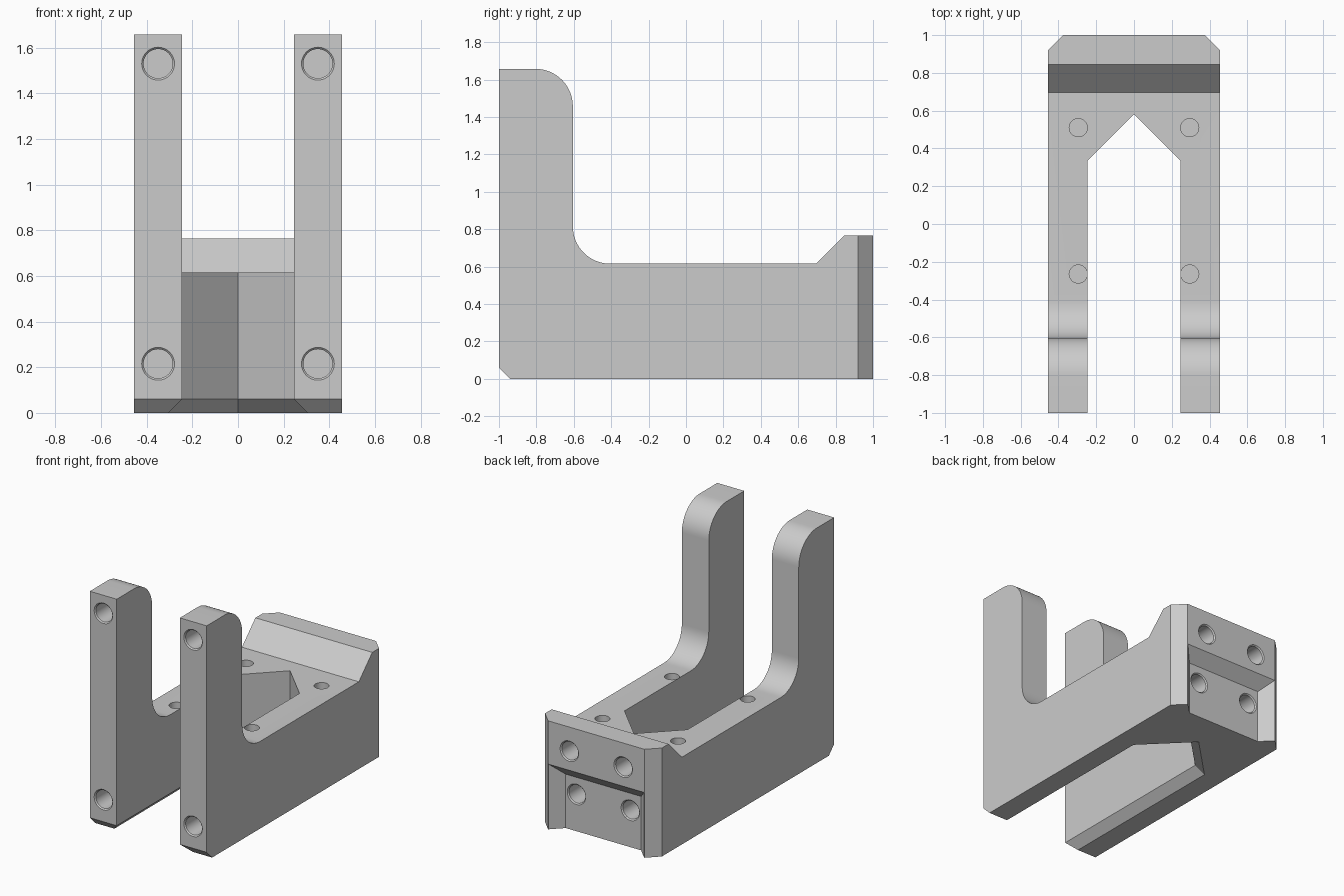
import bpy, bmesh, math

if "Cube" in bpy.data.objects:
    bpy.data.objects.remove(bpy.data.objects["Cube"])


def loft(name, rings):
    """Closed solid skinned through matching rings of points."""
    bm = bmesh.new()
    vs = [[bm.verts.new(p) for p in ring] for ring in rings]
    n = len(vs[0])
    for a, b in zip(vs, vs[1:]):
        for i in range(n):
            j = (i + 1) % n
            bm.faces.new((a[i], a[j], b[j], b[i]))
    bm.faces.new(vs[0])
    bm.faces.new(vs[-1])
    bmesh.ops.recalc_face_normals(bm, faces=bm.faces)
    mesh = bpy.data.meshes.new(name)
    bm.to_mesh(mesh)
    bm.free()
    ob = bpy.data.objects.new(name, mesh)
    bpy.context.collection.objects.link(ob)
    return ob


def arc(cy, cz, r, a0, a1, n=16):
    angles = [math.radians(a0 + (a1 - a0) * i / n) for i in range(n + 1)]
    return [(cy + r * math.cos(a), cz + r * math.sin(a)) for a in angles]


def hole(x, y, z, face, steps, n=32):
    """Blind hole; steps are (radius, depth) going inward from a face."""
    rings = []
    for r, d in steps:
        ring = []
        for i in range(n):
            u = r * math.cos(2 * math.pi * i / n)
            v = r * math.sin(2 * math.pi * i / n)
            ring.append({"front": (x + u, y + d, z + v),
                         "back": (x + u, y - d, z + v),
                         "top": (x + u, y + v, z - d)}[face])
        rings.append(ring)
    return loft("hole_cutter", rings)


HALF = 0.456

# Body: side profile with rounded arm, swept across the width
profile = [(-1, 0.06), (-1, 1.657)]
profile += arc(-0.805, 1.457, 0.2, 90, 0)
profile += arc(-0.405, 0.815, 0.2, 180, 270)
profile += [(0.695, 0.615), (0.845, 0.765), (1, 0.765), (1, 0), (-0.94, 0)]
body = loft("bracket_body", [[(x, y, z) for y, z in profile] for x in (-HALF, HALF)])

cutters = []

# Pointed slot between the arms, flared at the underside
def slot_ring(o, z):
    w = 0.246 + o
    s = 0.334 + 0.414 * o
    return [(-w, -1.2, z), (w, -1.2, z), (w, s, z), (0, 0.58 + 1.414 * o, z), (-w, s, z)]

cutters.append(loft("slot_cutter", [slot_ring(0.08, -0.02), slot_ring(0, 0.06), slot_ring(0, 2)]))

# Bevelled rear corners
for s in (-1, 1):
    tri = [(s * (HALF - 0.1), 1.02), (s * (HALF + 0.1), 1.02), (s * (HALF + 0.1), 0.82)]
    cutters.append(loft("corner_cutter", [[(x, y, z) for x, y in tri] for z in (-0.1, 1)]))

# Rear recess with sloped sides, open at the bottom
def recess_ring(w, y, top):
    return [(-w, y, -0.1), (w, y, -0.1), (w, y, top), (-w, y, top)]

cutters.append(loft("recess_cutter", [recess_ring(0.394, 1.02, 0.48), recess_ring(0.294, 0.92, 0.38)]))

# Screw holes, mirrored left and right
SCREW = [(0.08, -0.008), (0.064, 0.008), (0.064, 0.15)]
PIN = [(0.048, -0.02), (0.048, 0.2)]
for s in (-1, 1):
    for z in (0.215, 1.53):
        cutters.append(hole(s * 0.35, -1, z, "front", SCREW))
    for y, z in ((1, 0.595), (0.92, 0.26)):
        cutters.append(hole(s * 0.21, y, z, "back", SCREW))
    for y in (-0.265, 0.51):
        cutters.append(hole(s * 0.295, y, 0.615, "top", PIN))

# Cut everything out of the body and keep the result
for c in cutters:
    mod = body.modifiers.new(c.name, "BOOLEAN")
    mod.operation = "DIFFERENCE"
    mod.solver = "EXACT"
    mod.object = c
deps = bpy.context.evaluated_depsgraph_get()
mesh = bpy.data.meshes.new_from_object(body.evaluated_get(deps))
body.modifiers.clear()
body.data = mesh
for c in cutters:
    bpy.data.objects.remove(c)

# Plain grey finish
grey = bpy.data.materials.new("grey")
grey.diffuse_color = (0.6, 0.6, 0.6, 1)
grey.use_nodes = True
grey.node_tree.nodes["Principled BSDF"].inputs["Base Color"].default_value = grey.diffuse_color
mesh.materials.clear()
mesh.materials.append(grey)

bpy.context.view_layer.objects.active = body
body.select_set(True)
bpy.ops.object.shade_smooth_by_angle(angle=math.radians(30))
